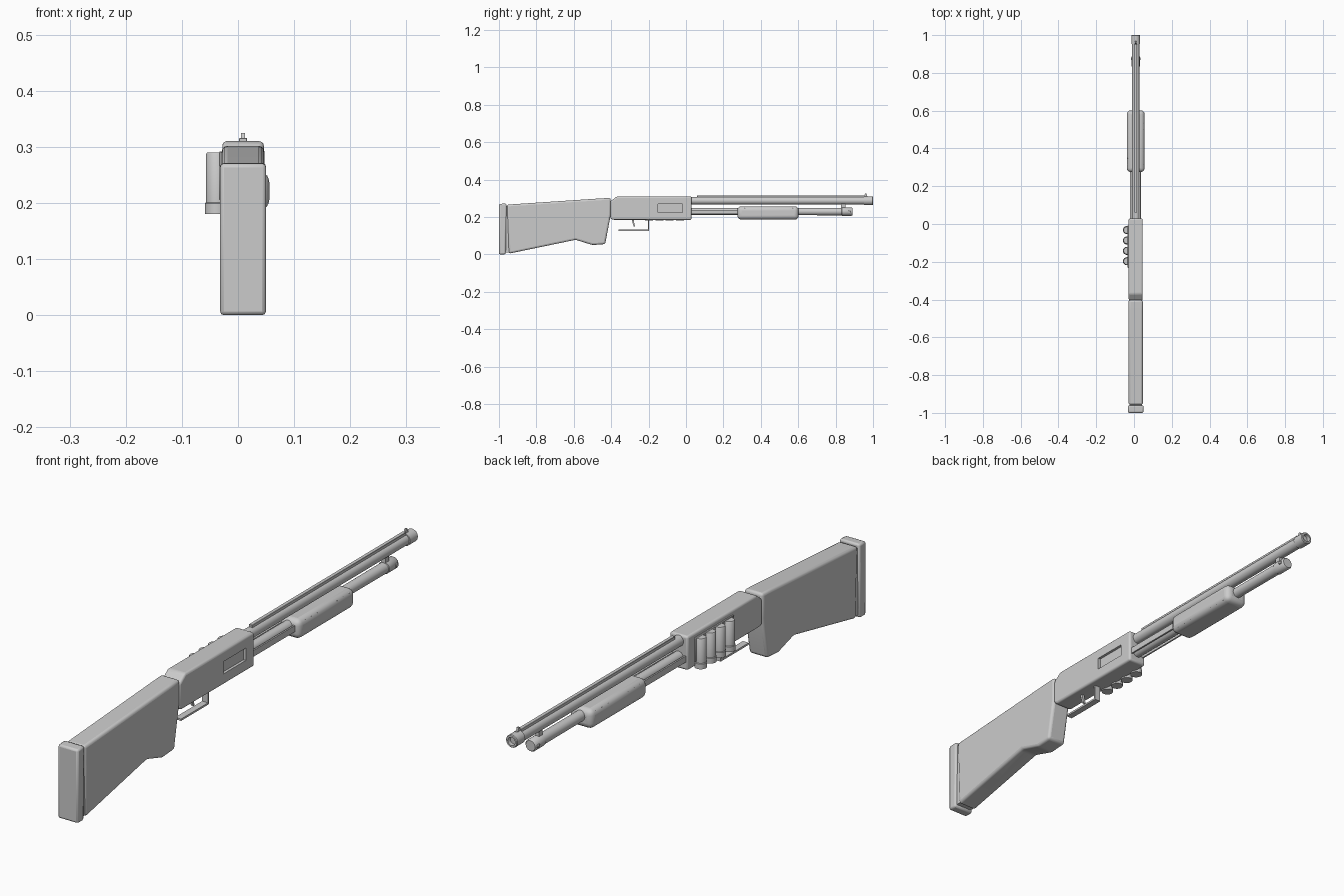
import bpy, bmesh, math
from mathutils import Matrix

if "Cube" in bpy.data.objects:
    bpy.data.objects.remove(bpy.data.objects["Cube"])

CX = 0.009  # centre line of the gun


def finish(name, bm, bevel=0.0, segs=2):
    bmesh.ops.recalc_face_normals(bm, faces=bm.faces[:])
    me = bpy.data.meshes.new(name)
    bm.to_mesh(me)
    bm.free()
    ob = bpy.data.objects.new(name, me)
    bpy.context.collection.objects.link(ob)
    if bevel:
        m = ob.modifiers.new("Bevel", 'BEVEL')
        m.width, m.segments, m.limit_method = bevel, segs, 'ANGLE'
        m.angle_limit = math.radians(20)
    bpy.ops.object.select_all(action='DESELECT')
    ob.select_set(True)
    bpy.context.view_layer.objects.active = ob
    bpy.ops.object.shade_smooth_by_angle(angle=math.radians(35))
    return ob


def plate(name, pts, half, bevel=0.0, segs=2, x=CX):
    """Extrude a (y, z) profile sideways to both sides of x."""
    bm = bmesh.new()
    f = bm.faces.new([bm.verts.new((x - half, y, z)) for y, z in pts])
    r = bmesh.ops.extrude_face_region(bm, geom=[f])
    vs = [v for v in r['geom'] if isinstance(v, bmesh.types.BMVert)]
    bmesh.ops.translate(bm, verts=vs, vec=(2 * half, 0, 0))
    return finish(name, bm, bevel, segs)


def box(name, x0, x1, y0, y1, z0, z1, bevel=0.0, segs=2):
    return plate(name, [(y0, z0), (y1, z0), (y1, z1), (y0, z1)],
                 (x1 - x0) / 2, bevel, segs, (x0 + x1) / 2)


def lathe(name, prof, x, pos, axis='Y', sides=24):
    """Turn (radius, along) rings; pos is z for axis Y, or y for axis Z."""
    bm = bmesh.new()
    rings = []
    for r, t in prof:
        ring = []
        for i in range(sides):
            a = math.tau * i / sides
            u, w = r * math.cos(a), r * math.sin(a)
            co = (x + u, t, pos + w) if axis == 'Y' else (x + u, pos + w, t)
            ring.append(bm.verts.new(co))
        rings.append(ring)
    for a, b in zip(rings, rings[1:]):
        for i in range(sides):
            j = (i + 1) % sides
            bm.faces.new((a[i], a[j], b[j], b[i]))
    bm.faces.new(rings[0])
    bm.faces.new(rings[-1])
    return finish(name, bm)


# Stock and butt pad
plate("stock", [(-0.948, 0.004), (-0.59, 0.078), (-0.50, 0.05), (-0.432, 0.055),
                (-0.403, 0.21), (-0.403, 0.302), (-0.46, 0.299), (-0.957, 0.266)],
      0.038, 0.010, 3)
plate("butt_spacer", [(-0.97, 0.01), (-0.945, 0.01), (-0.945, 0.258), (-0.97, 0.258)], 0.033)
plate("butt_pad", [(-1.0, 0.0), (-0.964, 0.0), (-0.96, 0.272), (-1.0, 0.27)],
      0.041, 0.007, 2)

# Receiver with the ejection port cut into its right side
receiver = plate("receiver", [(-0.405, 0.192), (-0.39, 0.185), (0.03, 0.185),
                              (0.03, 0.31), (-0.37, 0.31), (-0.405, 0.283)],
                 0.037, 0.008, 3)
port = box("port_cutter", CX + 0.027, CX + 0.06, -0.15, -0.02, 0.225, 0.27)
port.hide_render = True
port.hide_viewport = True
cut = receiver.modifiers.new("Port", 'BOOLEAN')
cut.object, cut.operation, cut.solver = port, 'DIFFERENCE', 'EXACT'

# Barrel with thicker muzzle, rib and bead sight
lathe("barrel", [(0.02, 0.02), (0.02, 0.952), (0.0235, 0.953), (0.0235, 0.997),
                 (0.021, 1.0), (0.015, 1.0), (0.015, 0.985)], CX, 0.287)
box("rib", CX - 0.007, CX + 0.007, 0.06, 0.952, 0.302, 0.316, 0.001, 1)
plate("front_sight", [(0.95, 0.305), (0.972, 0.305), (0.964, 0.325), (0.957, 0.325)], 0.0035)

# Magazine tube, end cap, support to the barrel and sling stud
lathe("magazine_tube", [(0.0195, 0.02), (0.0195, 0.6), (0.02, 0.832), (0.0225, 0.834),
                        (0.0225, 0.885), (0.019, 0.89)], CX, 0.229)
box("barrel_support", CX - 0.008, CX + 0.008, 0.83, 0.852, 0.235, 0.28)
for s in (-1, 1):
    box("cap_stud", CX + s * 0.022 - 0.004, CX + s * 0.022 + 0.004,
        0.868, 0.882, 0.223, 0.235, 0.002, 1)

# Sliding grip, action bars and grip rivets
box("pump_grip", CX - 0.047, CX + 0.047, 0.275, 0.602, 0.186, 0.257, 0.021, 4)
for s in (-1, 1):
    x = CX + s * 0.026
    box("action_bar", x - 0.003, x + 0.003, 0.02, 0.29, 0.215, 0.238)
    for y in (0.315, 0.35, 0.385, 0.50, 0.535, 0.57):
        for z in (0.197, 0.246):
            bm = bmesh.new()
            bmesh.ops.create_icosphere(bm, subdivisions=1, radius=0.005,
                                       matrix=Matrix.Translation((CX + s * 0.0395, y, z)))
            finish("grip_rivet", bm)

# Trigger and guard
plate("trigger_guard", [(-0.36, 0.126), (-0.197, 0.126), (-0.197, 0.19),
                        (-0.204, 0.19), (-0.204, 0.133), (-0.36, 0.133)], 0.012)
plate("trigger", [(-0.292, 0.19), (-0.280, 0.19), (-0.277, 0.168), (-0.272, 0.148),
                  (-0.279, 0.148), (-0.285, 0.167)], 0.005)

# Spare shells on the left side
box("shell_holder", -0.034, -0.024, -0.232, -0.008, 0.205, 0.292, 0.002, 1)
for i in range(4):
    lathe("shell", [(0.0215, 0.18), (0.0215, 0.199), (0.0195, 0.201),
                    (0.0195, 0.287), (0.0175, 0.29)],
          -0.0375, -0.032 - 0.055 * i, 'Z', 16)
